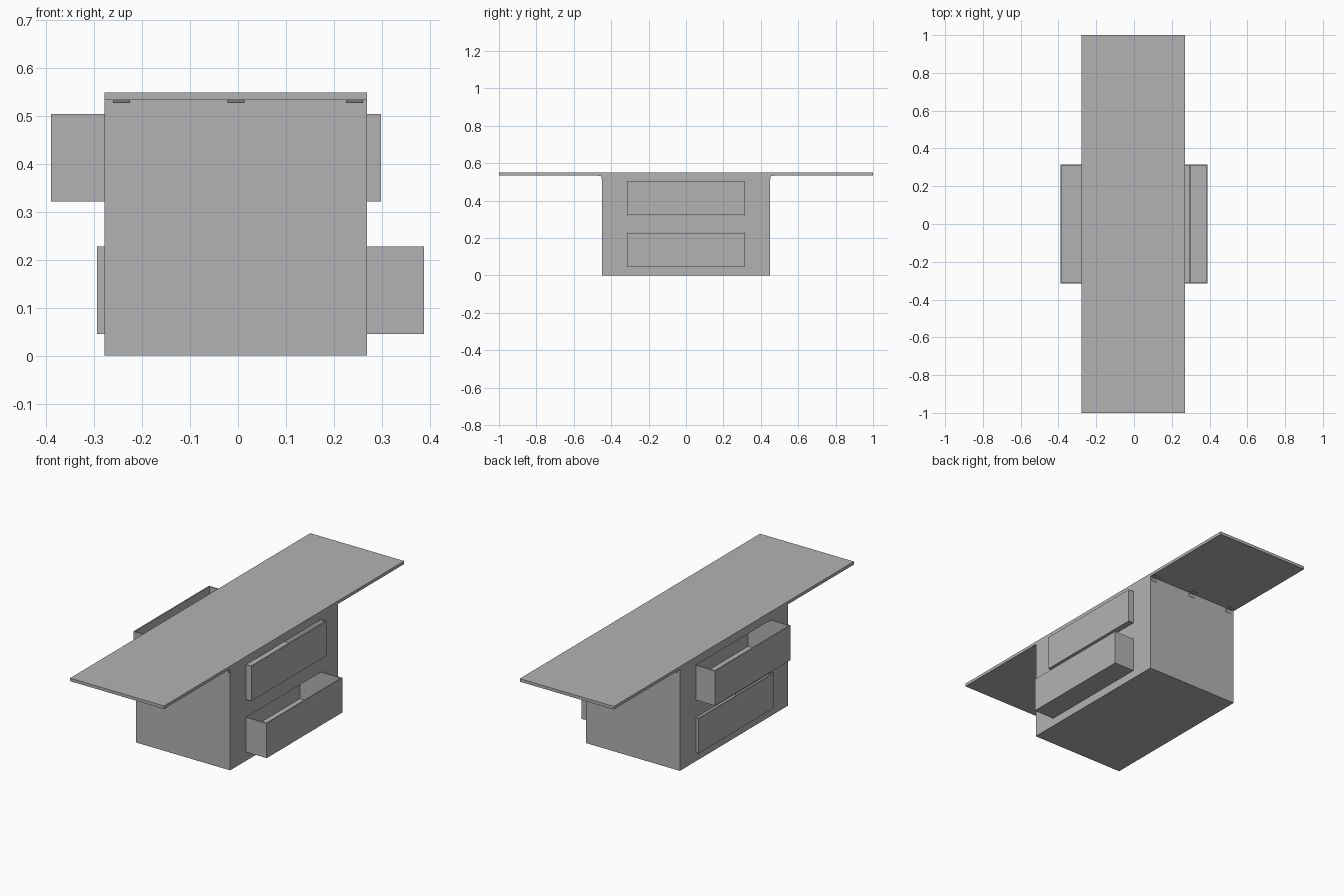
import bpy, bmesh, math
from mathutils import Matrix, Vector

if "Cube" in bpy.data.objects:
    bpy.data.objects.remove(bpy.data.objects["Cube"])


def material(name, rgb):
    m = bpy.data.materials.new(name)
    m.diffuse_color = (*rgb, 1)
    m.use_nodes = True
    m.node_tree.nodes["Principled BSDF"].inputs["Base Color"].default_value = m.diffuse_color
    return m


GREY = material("plain grey", (0.45, 0.45, 0.45))


def finish(name, bm):
    me = bpy.data.meshes.new(name)
    bm.to_mesh(me)
    bm.free()
    ob = bpy.data.objects.new(name, me)
    bpy.context.collection.objects.link(ob)
    me.materials.append(GREY)
    return ob


def add_box(bm, lo, hi):
    lo, hi = Vector(lo), Vector(hi)
    mat = Matrix.Translation((lo + hi) / 2) @ Matrix.Diagonal((*(hi - lo), 1))
    bmesh.ops.create_cube(bm, size=1, matrix=mat)


def box(name, lo, hi):
    bm = bmesh.new()
    add_box(bm, lo, hi)
    return finish(name, bm)


X0, X1, Y, TOP, LEAF_Z = -0.279, 0.269, 0.449, 0.55, 0.534
DY, UPPER, LOWER = 0.315, (0.322, 0.505), (0.045, 0.228)

# Hollow cabinet with two drawer openings on each long side
cabinet = box("cabinet", (X0, -Y, 0), (X1, Y, TOP))
cutters = [box("cavity_cutter", (X0 + .015, -Y + .015, .015), (X1 - .015, Y - .015, LEAF_Z))]
for z0, z1 in (UPPER, LOWER):
    cutters.append(box("opening_cutter", (-0.6, -DY - .001, z0 - .001), (0.6, DY + .001, z1 + .001)))
bpy.context.view_layer.objects.active = cabinet
for c in cutters:
    mod = cabinet.modifiers.new("cut", 'BOOLEAN')
    mod.operation, mod.solver, mod.object = 'DIFFERENCE', 'EXACT', c
    bpy.ops.object.modifier_apply(modifier=mod.name)
for c in cutters:
    bpy.data.objects.remove(c)


# Open-topped drawers, each pulled out by a different amount
def drawer(name, xa, xb, zs):
    bm = bmesh.new()
    add_box(bm, (xa, -DY, zs[0]), (xb, DY, zs[1]))
    bm.normal_update()
    top = max(bm.faces, key=lambda f: f.normal.z)
    bmesh.ops.inset_region(bm, faces=[top], thickness=0.009)
    bmesh.ops.translate(bm, verts=bmesh.ops.extrude_discrete_faces(bm, faces=[top])["faces"][0].verts,
                        vec=(0, 0, -(zs[1] - zs[0] - 0.01)))
    return finish(name, bm)


DEPTH = 0.25
drawer("right_upper_drawer", 0.299 - DEPTH, 0.299, UPPER)
drawer("right_lower_drawer", 0.388 - DEPTH, 0.388, LOWER)
drawer("left_upper_drawer", -0.39, -0.39 + DEPTH, UPPER)
drawer("left_lower_drawer", -0.294, -0.294 + DEPTH, LOWER)

# Table leaves raised level with the top, with three hinges under each
for s, side in ((-1, "front"), (1, "back")):
    ys = sorted((s * Y, s * 1.0))
    box(side + "_leaf", (X0, ys[0], LEAF_Z), (X1, ys[1], TOP))
    for i, x in enumerate((-0.243, -0.004, 0.243)):
        bm = bmesh.new()
        a = sorted((s * Y, s * (Y + .002)))
        b = sorted((s * Y, s * (Y + .022)))
        add_box(bm, (x - .018, a[0], LEAF_Z - .022), (x + .018, a[1], LEAF_Z))
        add_box(bm, (x - .018, b[0], LEAF_Z - .002), (x + .018, b[1], LEAF_Z))
        bmesh.ops.create_cone(bm, cap_ends=True, segments=12, radius1=.003, radius2=.003, depth=.036,
                              matrix=Matrix.Translation((x, s * (Y + .002), LEAF_Z - .002))
                              @ Matrix.Rotation(math.pi / 2, 4, 'Y'))
        finish(f"{side}_hinge_{i + 1}", bm)
